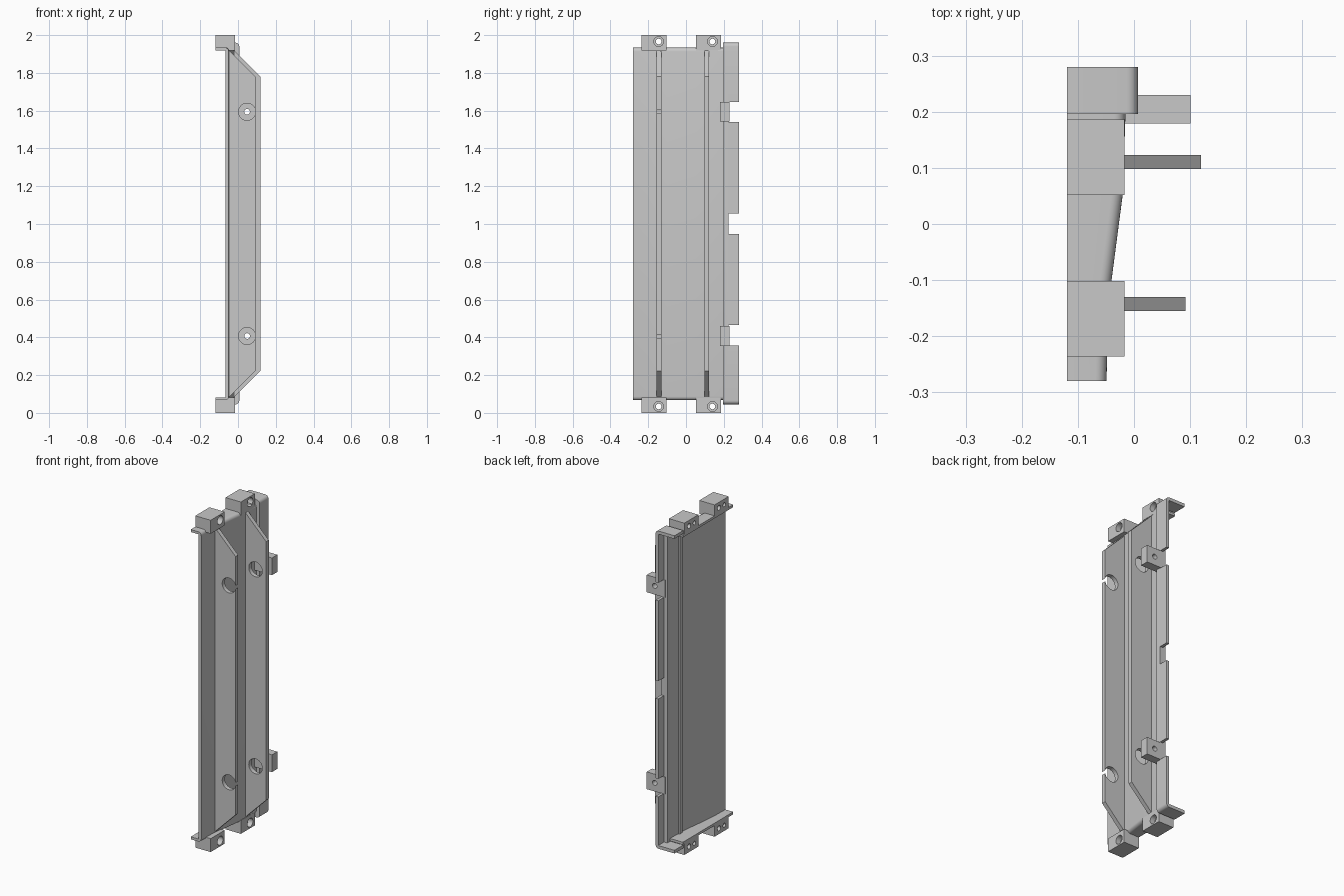
import bpy, bmesh, math
from mathutils import Matrix, Vector

if "Cube" in bpy.data.objects:
    bpy.data.objects.remove(bpy.data.objects["Cube"])

grey = bpy.data.materials.new("plain grey")
grey.use_nodes = True
grey.diffuse_color = (0.58, 0.58, 0.58, 1)
grey.node_tree.nodes["Principled BSDF"].inputs["Base Color"].default_value = grey.diffuse_color

BACK = -0.119  # rear edge shared by end walls and blocks


def finish(bm, name):
    bmesh.ops.recalc_face_normals(bm, faces=bm.faces)
    mesh = bpy.data.meshes.new(name)
    bm.to_mesh(mesh)
    bm.free()
    mesh.materials.append(grey)
    ob = bpy.data.objects.new(name, mesh)
    bpy.context.collection.objects.link(ob)
    return ob


def prism(name, points, depth, round_radius=0):
    """Extrude a closed outline by a vector, optionally rounding its outer end edges."""
    bm = bmesh.new()
    face = bm.faces.new([bm.verts.new(p) for p in points])
    out = bmesh.ops.extrude_face_region(bm, geom=[face])
    bmesh.ops.translate(bm, vec=depth, verts=[v for v in out["geom"] if isinstance(v, bmesh.types.BMVert)])
    if round_radius:
        edges = [e for e in bm.edges if all(v.co.x > -0.1 for v in e.verts)
                 and abs(e.verts[0].co.z - e.verts[1].co.z) < 0.01]
        bmesh.ops.bevel(bm, geom=edges, offset=round_radius, segments=6, profile=0.5, affect='EDGES')
    return finish(bm, name)


def box(name, x, y, z):
    pts = [(x[0], y[0], z[0]), (x[1], y[0], z[0]), (x[1], y[1], z[0]), (x[0], y[1], z[0])]
    return prism(name, pts, Vector((0, 0, z[1] - z[0])))


def rod(axis, center, radius, length):
    bm = bmesh.new()
    rot = Matrix.Rotation(math.pi / 2, 4, 'Y' if axis == 'x' else 'X')
    bmesh.ops.create_cone(bm, cap_ends=True, segments=32, radius1=radius, radius2=radius,
                          depth=length, matrix=Matrix.Translation(center) @ rot)
    return finish(bm, "cutter")


def cut(ob, *cutters):
    for c in cutters:
        mod = ob.modifiers.new("cut", 'BOOLEAN')
        mod.operation, mod.solver, mod.object = 'DIFFERENCE', 'EXACT', c
        bpy.context.view_layer.objects.active = ob
        bpy.ops.object.modifier_apply(modifier=mod.name)
        bpy.data.objects.remove(c)


def smooth(ob):
    bpy.ops.object.select_all(action='DESELECT')
    ob.select_set(True)
    bpy.context.view_layer.objects.active = ob
    bpy.ops.object.shade_smooth_by_angle(angle=math.radians(30))


parts = []

# Tray: thin sloping panel with end walls, hollowed from behind
panel = [(-0.049, -0.28), (-0.047, -0.2), (-0.04, -0.1), (-0.02, 0.053), (-0.015, 0.2)]
outline = [(BACK, -0.28)] + panel + [(BACK, 0.2)]
tray = prism("tray_panel", [(x, y, 0.067) for x, y in outline], Vector((0, 0, 1.867)), 0.02)
hollow = [(-0.3, -0.4), (-0.068, -0.4)] + [(x - 0.018, y) for x, y in panel] + [(-0.033, 0.4), (-0.3, 0.4)]
cut(tray, prism("cutter", [(x, y, 0.082) for x, y in hollow], Vector((0, 0, 1.837))))
parts.append(tray)

# Side flange: stepped channel with rounded ends and edge notches
flange_outline = [(BACK, 0.196), (0.007, 0.196), (0.007, 0.28), (BACK, 0.28)]
flange = prism("side_flange", [(x, y, 0.045) for x, y in flange_outline], Vector((0, 0, 1.915)), 0.02)
cut(flange,
    box("cutter", (-0.3, -0.033), (0.1, 0.226), (0.064, 1.941)),
    box("cutter", (-0.3, -0.011), (0.225, 0.4), (0.064, 1.941)),
    *[box("cutter", (-0.3, 0.3), (0.226, 0.4), (z, z + 0.108)) for z in (0.357, 0.947, 1.539)])
parts.append(flange)

# Long ribs with chamfered ends and large round openings
hole_heights = (0.407, 1.594)
for name, tip, y in (("front_rib", 0.092, -0.155), ("rear_rib", 0.119, 0.098)):
    root = -0.045
    rise = tip - root
    low, high = 0.222, 1.78
    pts = [(root, y, low - rise), (tip, y, low), (tip, y, high), (root, y, high + rise)]
    rib = prism(name, pts, Vector((0, 0.025, 0)))
    cut(rib, *[rod('y', (0.048, y, z), 0.045, 0.2) for z in hole_heights])
    parts.append(rib)

# Screw lugs beside the flange
for label, z in zip(("lower", "upper"), hole_heights):
    lug = box(label + "_lug", (-0.02, 0.101), (0.179, 0.23), (z - 0.052, z + 0.052))
    cut(lug, rod('y', (0.048, 0.2, z), 0.015, 0.2))
    parts.append(lug)

# Mounting blocks at both ends, with counterbored through hole and blind pin hole
for side, y0, y1, hole_y, pin_y in (("front", -0.236, -0.102, -0.145, -0.195),
                                    ("rear", 0.052, 0.186, 0.14, 0.09)):
    for label, span, z in (("upper", (1.919, 2), 1.966), ("lower", (0, 0.081), 0.034)):
        block = box(f"{label}_{side}_block", (BACK, -0.017), (y0, y1), span)
        cut(block,
            rod('x', (-0.07, hole_y, z), 0.015, 0.3),
            rod('x', (-0.018, hole_y, z), 0.026, 0.06),
            rod('x', (BACK, pin_y, z), 0.012, 0.06))
        parts.append(block)

for part in parts:
    smooth(part)
